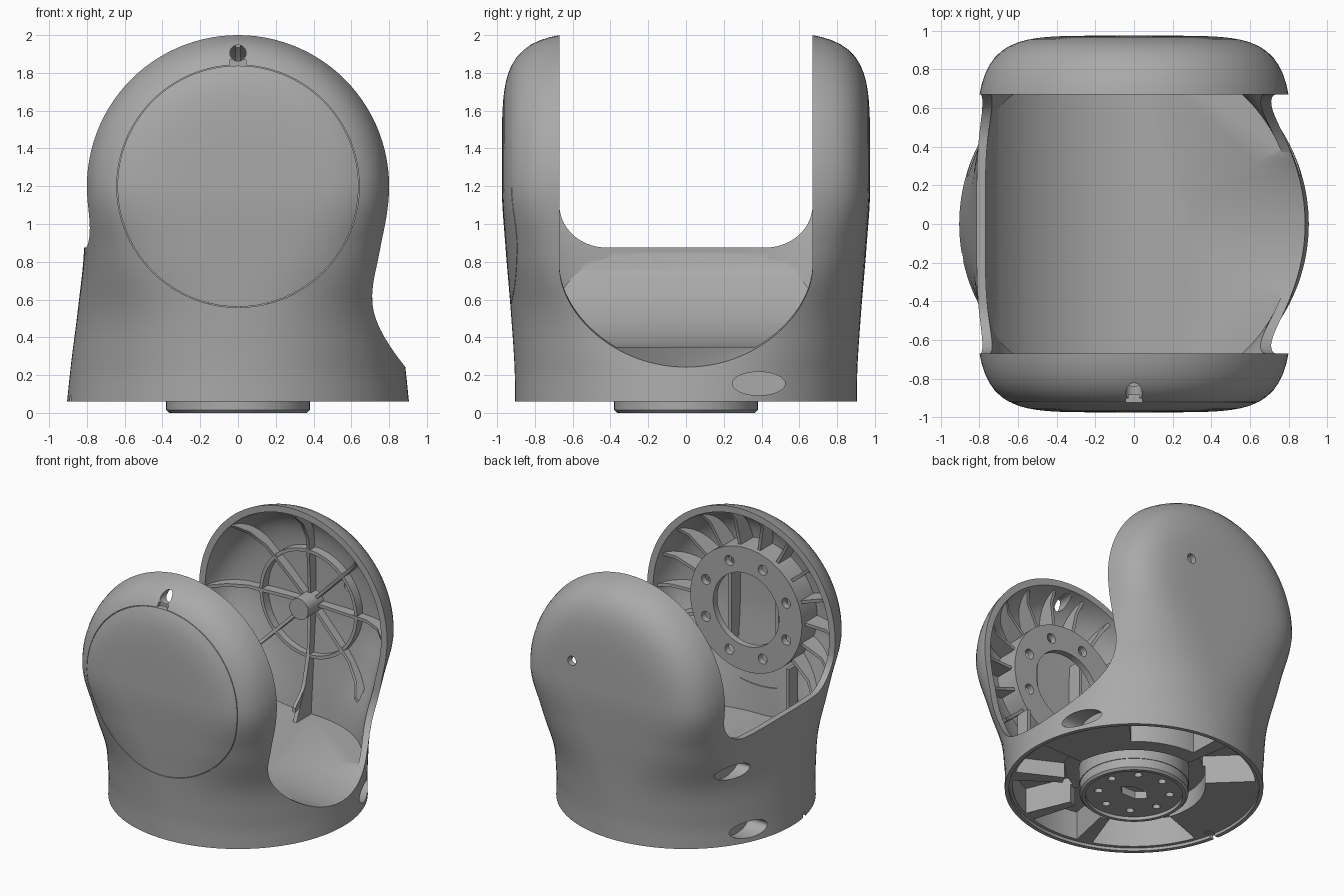
import bpy, bmesh, math
from math import sin, cos, pi, radians
from mathutils import Vector, Matrix

cube = bpy.data.objects.get("Cube")
if cube:
    bpy.data.objects.remove(cube, do_unlink=True)

grey = bpy.data.materials.new("plain_grey")
grey.use_nodes = True
grey.diffuse_color = (0.4, 0.4, 0.4, 1)
grey.node_tree.nodes["Principled BSDF"].inputs["Base Color"].default_value = (0.4, 0.4, 0.4, 1)

AXIS_Z = 1.2      # height of the pivot axis
SLOT = 0.67       # half width of the gap between the arms


def finish(name, bm):
    bmesh.ops.remove_doubles(bm, verts=bm.verts, dist=1e-5)
    bmesh.ops.recalc_face_normals(bm, faces=bm.faces)
    me = bpy.data.meshes.new(name)
    bm.to_mesh(me)
    bm.free()
    me.materials.append(grey)
    ob = bpy.data.objects.new(name, me)
    bpy.context.collection.objects.link(ob)
    return ob


def prism(name, pts, axis, lo, hi):
    """Extrude a 2D outline along an axis."""
    place = {"x": lambda p, h: (h, p[0], p[1]),
             "y": lambda p, h: (p[0], h, p[1]),
             "z": lambda p, h: (p[0], p[1], h)}[axis]
    bm = bmesh.new()
    a = [bm.verts.new(place(p, lo)) for p in pts]
    b = [bm.verts.new(place(p, hi)) for p in pts]
    bm.faces.new(a)
    bm.faces.new(b)
    for i in range(len(pts)):
        j = (i + 1) % len(pts)
        bm.faces.new((a[i], a[j], b[j], b[i]))
    return finish(name, bm)


def arc(cx, cy, rx, ry, a0, a1, n):
    return [(cx + rx * cos(radians(a0 + (a1 - a0) * i / n)),
             cy + ry * sin(radians(a0 + (a1 - a0) * i / n))) for i in range(n + 1)]


def disc(cx, cy, rx, ry=None, n=40):
    return arc(cx, cy, rx, ry or rx, 0, 360, n)[:-1]


def rect(x0, x1, y0, y1):
    return [(x0, y0), (x1, y0), (x1, y1), (x0, y1)]


def lathe(name, profile, axis, n=96):
    """Spin a closed (radius, height) outline about z, or about the pivot axis."""
    bm = bmesh.new()
    rings = []
    for i in range(n):
        c, s = cos(2 * pi * i / n), sin(2 * pi * i / n)
        rings.append([bm.verts.new((r * c, h, AXIS_Z + r * s) if axis == "y" else (r * c, r * s, h))
                      for r, h in profile])
    m = len(profile)
    for i in range(n):
        p, q = rings[i], rings[(i + 1) % n]
        for k in range(m):
            bm.faces.new((p[k], p[(k + 1) % m], q[(k + 1) % m], q[k]))
    return finish(name, bm)


def boolean(ob, tool, op="DIFFERENCE"):
    tool.hide_render = True
    mod = ob.modifiers.new("cut", "BOOLEAN")
    mod.object, mod.operation, mod.solver = tool, op, "EXACT"
    bpy.context.view_layer.objects.active = ob
    bpy.ops.object.modifier_apply(modifier=mod.name)
    bpy.data.objects.remove(tool, do_unlink=True)


# Body sections: height, half width, half depth, squareness
KEYS = [(0.06, 0.905, 0.905, 2.0), (0.25, 0.885, 0.908, 2.08), (0.57, 0.845, 0.93, 2.5),
        (0.87, 0.815, 0.955, 3.8), (1.2, 0.82, 0.975, 5.5)]


def slope(i, c):
    if i == len(KEYS) - 1:
        return 0      # upright where the dome begins
    j = max(i - 1, 0)
    return (KEYS[i + 1][c] - KEYS[j][c]) / (KEYS[i + 1][0] - KEYS[j][0])


def section(z):
    k = max(i for i in range(len(KEYS) - 1) if KEYS[i][0] <= z + 1e-6)
    h = KEYS[k + 1][0] - KEYS[k][0]
    t = (z - KEYS[k][0]) / h
    return [(2 * t**3 - 3 * t**2 + 1) * KEYS[k][c] + (t**3 - 2 * t**2 + t) * h * slope(k, c)
            + (3 * t**2 - 2 * t**3) * KEYS[k + 1][c] + (t**3 - t**2) * h * slope(k + 1, c)
            for c in (1, 2, 3)]


def body(name, inset, z0, n=144, rows=26, dome=26):
    """Lofted round-to-square base, closed on top by a half turn about the pivot axis."""
    def ring(z):
        a, b, e = section(z)
        a, b = a - inset, b - inset
        out = []
        for i in range(n):
            c, s = cos(2 * pi * i / n), sin(2 * pi * i / n)
            r = ((abs(c) / a) ** e + (abs(s) / b) ** e) ** (-1 / e)
            out.append(Vector((r * c, r * s, z)))
        return out
    rings = [ring(z0 + (AXIS_Z - z0) * i / rows) for i in range(rows + 1)]
    top = rings[-1]
    for i in range(1, dome + 1):
        f = pi / 2 * i / dome
        rings.append([Vector((p.x * cos(f), p.y, AXIS_Z + abs(p.x) * sin(f))) for p in top])
    bm = bmesh.new()
    vs = [[bm.verts.new(p) for p in r] for r in rings]
    bm.faces.new(vs[0])
    for p, q in zip(vs, vs[1:]):
        for i in range(n):
            j = (i + 1) % n
            bm.faces.new((p[i], p[j], q[j], q[i]))
    return finish(name, bm)


# Outer shell, hollowed above a trough-shaped floor
shell = body("fork_shell", 0, 0.06)
cavity = body("cavity", 0.045, 0.2)
trough = arc(0, AXIS_Z, 0.85, 0.85, 180, 270, 40) + [(1.1, 0.35), (1.1, 2.3), (-0.85, 2.3)]
boolean(cavity, prism("trough", trough, "y", -1.2, 1.2), "INTERSECT")
boolean(shell, cavity)

# Gap between the arms: low wall on one side, deep sloping opening on the other
low = arc(-0.42, 1.1, 0.25, 0.225, 180, 270, 14) + arc(0.42, 1.1, 0.25, 0.225, 270, 360, 14)
boolean(shell, prism("low_gap", low + [(SLOT, 2.3), (-SLOT, 2.3)], "x", -1.2, 0.02))
deep = arc(0, 0.75, SLOT, 0.51, 180, 360, 48)
opening = prism("deep_gap", deep + [(SLOT, 2.5), (-SLOT, 2.5)], "x", 0, 1.2)
for v in opening.data.vertices:
    v.co.z -= 0.18 * (v.co.x - 0.9)
boolean(shell, opening)

# Cap seam, small holes and blind oval side pockets
boolean(shell, lathe("seam", [(0.638, -1.1), (0.642, -1.1), (0.642, -0.88), (0.638, -0.88)], "y", 120))
boolean(shell, prism("front_hole", disc(0, 1.905, 0.043), "y", -1.2, -0.5))
boolean(shell, prism("front_notch", rect(-0.043, 0.043, 1.84, 1.872), "y", -1.2, -0.885))
boolean(shell, prism("back_hole", disc(0.29, 1.38, 0.036), "y", 0.5, 1.2))
boolean(shell, prism("oval_a", disc(0.385, 0.155, 0.14, 0.062), "x", 0.7, 1.2))
boolean(shell, prism("oval_b", disc(0.385, 0.155, 0.14, 0.062), "x", -1.2, -0.7))
boolean(shell, prism("oval_c", disc(0.52, 0.635, 0.14, 0.055), "x", -1.2, -0.7))
boolean(shell, prism("rim_notch", rect(-0.19, -0.15, 0.0, 0.09), "x", -1.2, -0.8))

# Underside: shallow recess, moat round the flange and sector pockets
boolean(shell, prism("recess", disc(0, 0, 0.875, n=96), "z", -0.2, 0.082))
boolean(shell, lathe("moat", [(0.385, 0.0), (0.5, 0.0), (0.5, 0.22), (0.385, 0.22)], "z"))
for a0, a1, inner, top in [(48, 92, 0.62, 0.28), (100, 136, 0.48, 0.3), (200, 250, 0.48, 0.3),
                           (258, 286, 0.48, 0.3), (293, 325, 0.48, 0.28), (333, 362, 0.48, 0.2)]:
    outline = arc(0, 0, 0.85, 0.85, a0, a1, 12) + arc(0, 0, inner, inner, a1, a0, 12)
    boolean(shell, prism("pocket", outline, "z", 0.0, top))

parts = [shell]

# Mounting flange under the base
flange = prism("base_flange", disc(0, 0, 0.36, n=64), "z", 0.025, 0.14)
for i in range(8):
    a = pi / 4 * i + 0.2
    boolean(flange, prism("bolt", disc(0.25 * cos(a), 0.25 * sin(a), 0.028, n=20), "z", -0.1, 0.1))
boolean(flange, prism("key", disc(0, 0, 0.12, 0.07, n=6), "z", -0.1, 0.1))
parts += [flange, lathe("flange_rim", [(0.34, 0.25), (0.34, 0.0), (0.365, 0.0), (0.38, 0.015), (0.38, 0.25)], "z")]

# Front arm: bolted bearing ring with a tube behind it
ring = lathe("bearing_ring", [(0.28, -0.73), (0.475, -0.73), (0.475, -0.78), (0.28, -0.78)], "y")
for i in range(8):
    a = pi / 4 * (i + 0.5)
    boolean(ring, prism("bolt", disc(0.37 * cos(a), AXIS_Z + 0.37 * sin(a), 0.038, n=24), "y", -0.9, -0.6))
parts += [ring, lathe("bearing_tube", [(0.45, -0.77), (0.474, -0.77), (0.474, -0.935), (0.45, -0.935)], "y")]


def rib(name, outline, angle, thick=0.012):
    """Radial wall in an arm; outline holds (radius, y)."""
    ob = prism(name, outline, "z", -thick, thick)
    ob.data.transform(Matrix.Translation((0, 0, AXIS_Z)) @ Matrix.Rotation(-radians(angle), 4, "Y"))
    return ob


front_rib = [(0.465, -0.77), (0.66, -0.76), (0.77, -0.69), (0.765, -0.74), (0.7, -0.83),
             (0.59, -0.9), (0.465, -0.93)]
for i in range(14):
    parts.append(rib("front_arm_rib", front_rib, -40 + 20 * i))
for s in (-1, 1):
    parts.append(prism("front_cap_rib", rect(s * 0.2 - 0.012, s * 0.2 + 0.012, 0.88, 1.52), "y", -0.95, -0.82))
    parts.append(prism("front_floor_rib", rect(s * 0.38 - 0.012, s * 0.38 + 0.012, 0.33, 0.86), "y", -0.8, -0.69))

# Back arm: hub, ring and curved spokes
spoke = [(0.04, 0.87), (0.5, 0.845), (0.64, 0.78), (0.735, 0.68), (0.77, 0.68),
         (0.72, 0.8), (0.6, 0.9), (0.04, 0.955)]
for i in range(8):
    parts.append(rib("back_arm_spoke", spoke, 45 * i))
parts.append(lathe("back_arm_ring", [(0.39, 0.855), (0.415, 0.855), (0.415, 0.94), (0.39, 0.94)], "y"))
parts.append(prism("back_arm_hub", disc(0, AXIS_Z, 0.08), "y", 0.74, 0.95))
parts.append(prism("back_floor_rib", [(0.68, 0.33), (0.89, 0.33), (0.9, 0.8), (0.85, 0.8), (0.8, 0.6)],
                   "x", -0.015, 0.015))

# Smooth shading with sharp edges kept
bpy.ops.object.select_all(action="DESELECT")
for ob in parts:
    ob.select_set(True)
bpy.context.view_layer.objects.active = shell
bpy.ops.object.shade_smooth_by_angle(angle=radians(30))
